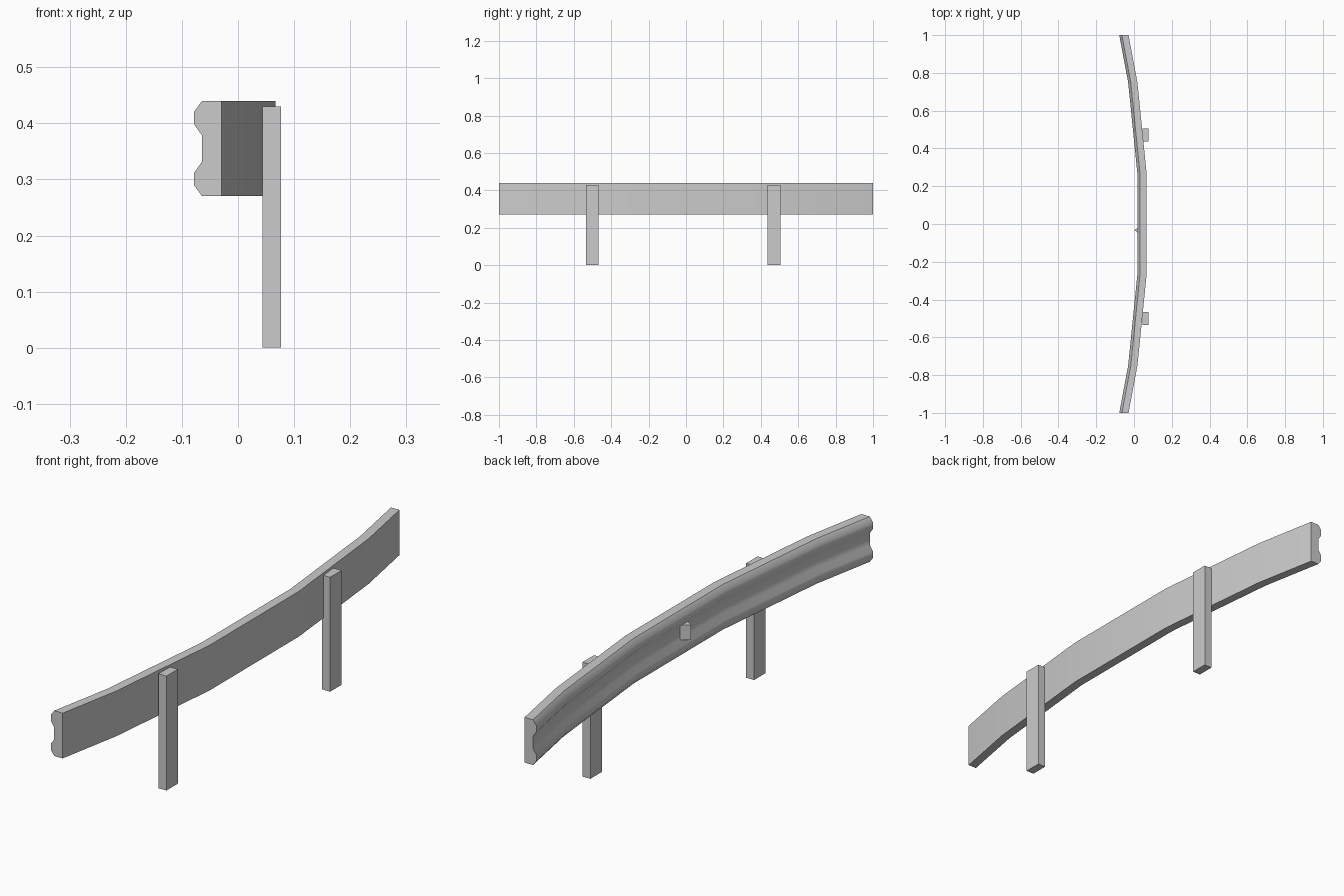
import bpy, bmesh, math

if "Cube" in bpy.data.objects:
    bpy.data.objects.remove(bpy.data.objects["Cube"])


def prism(name, rings):
    """Solid lofted through matching rings of points, with capped ends."""
    bm = bmesh.new()
    vr = [[bm.verts.new(p) for p in r] for r in rings]
    n = len(vr[0])
    for a, b in zip(vr, vr[1:]):
        for i in range(n):
            j = (i + 1) % n
            bm.faces.new((a[i], a[j], b[j], b[i]))
    bm.faces.new(vr[0])
    bm.faces.new(vr[-1])
    bmesh.ops.recalc_face_normals(bm, faces=bm.faces)
    me = bpy.data.meshes.new(name)
    bm.to_mesh(me)
    bm.free()
    ob = bpy.data.objects.new(name, me)
    bpy.context.collection.objects.link(ob)
    return ob


# Rail: half profile (x from the back face, z from the centre), mirrored in z
half = [(0, 0.085), (-0.035, 0.085), (-0.049, 0.066), (-0.049, 0.043), (-0.035, 0.023)]
profile = half + [(x, -z) for x, z in reversed(half)]
# Bent path of the back face (x, y), mirrored in y
bend = [(-0.029, -1), (0.018, -0.75), (0.067, -0.265)]
path = bend + [(x, -y) for x, y in reversed(bend)]
rail = prism("guard_rail", [[(px + x, y, 0.355 + z) for x, z in profile] for px, y in path])
bpy.context.view_layer.objects.active = rail
rail.select_set(True)
bpy.ops.object.shade_smooth_by_angle(angle=math.radians(45))

# Two square posts behind the rail
for name, y in (("front_post", -0.501), ("back_post", 0.471)):
    prism(name, [[(0.044, y - 0.034, z), (0.077, y - 0.034, z),
                  (0.077, y + 0.034, z), (0.044, y + 0.034, z)] for z in (0, 0.43)])

# Wedge reflector in the groove
prism("reflector", [[(0.034, -0.056, z), (0.034, -0.010, z), (0.002, -0.033, z)]
                    for z in (0.328, 0.384)])
